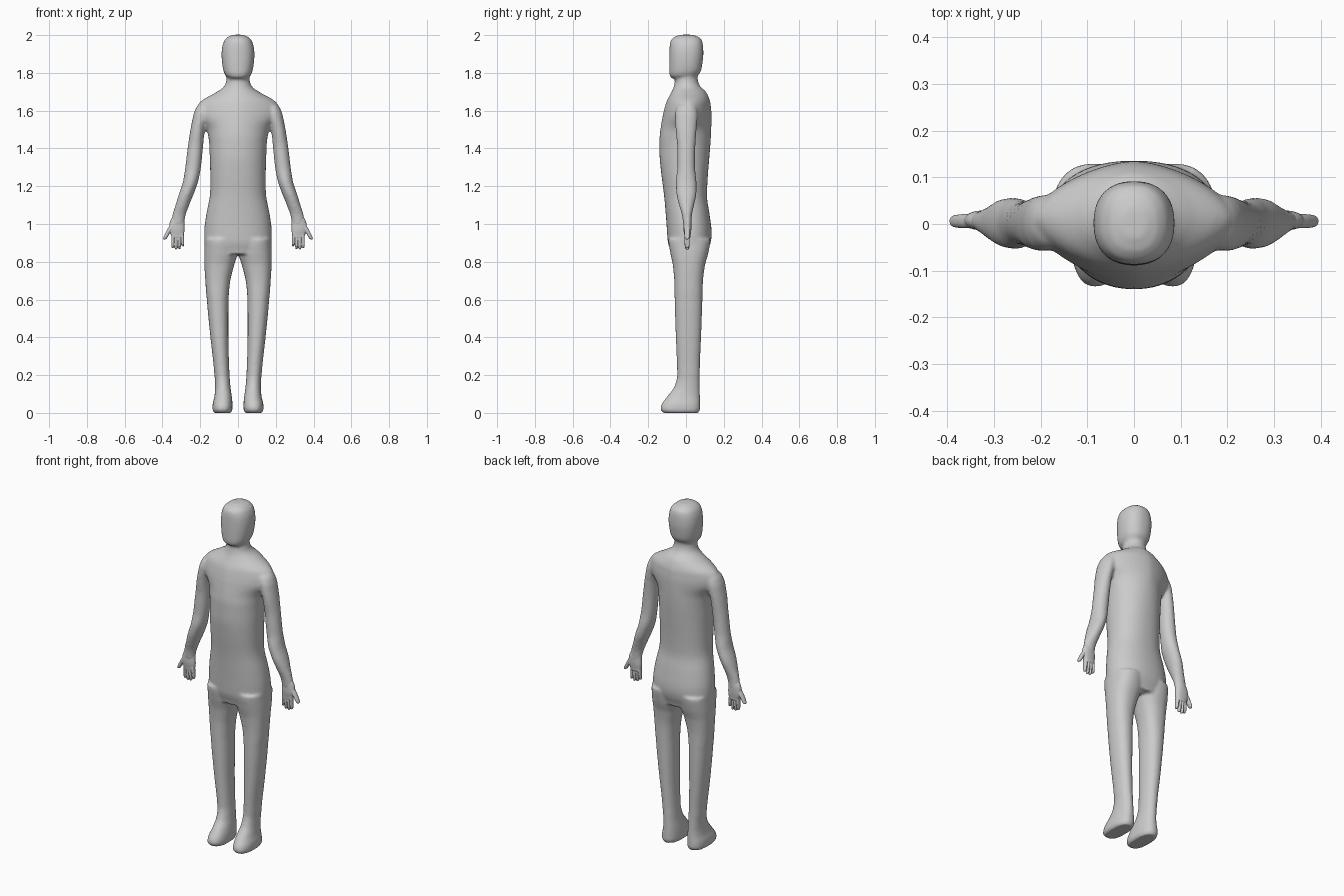
import bpy, bmesh, math

grey = bpy.data.materials.new("plain grey")
grey.diffuse_color = (0.6, 0.6, 0.6, 1)


def spline(rows, steps):
    """Smoothly fill in rows between the given cross-sections."""
    out = []
    for i in range(len(rows) - 1):
        a, b = rows[max(i - 1, 0)], rows[i]
        c, d = rows[i + 1], rows[min(i + 2, len(rows) - 1)]
        for s in range(steps):
            t = s / steps
            h = t * t * (3 - 2 * t)
            row = []
            for k in range(len(b)):
                # limited slopes, so the outline does not overshoot
                m0 = (c[k] - a[k]) / 2 if (c[k] - b[k]) * (b[k] - a[k]) > 0 else 0
                m1 = (d[k] - b[k]) / 2 if (d[k] - c[k]) * (c[k] - b[k]) > 0 else 0
                row.append(b[k] + (c[k] - b[k]) * h + m0 * (t**3 - 2*t*t + t) + m1 * (t**3 - t*t))
            row[0] = b[0] + (c[0] - b[0]) * t
            out.append(row)
    return out + [list(rows[-1])]


def loft(bm, rows, side=1, n=32, steps=4):
    """Rows are (z, x min, x max, y min, y max, roundness)."""
    rings = []
    for z, x0, x1, y0, y1, p in spline(rows, steps):
        ring = []
        for i in range(n):
            a = math.tau * i / n
            c, s = math.cos(a), math.sin(a)
            ux = math.copysign(abs(c) ** (2 / p), c)
            uy = math.copysign(abs(s) ** (2 / p), s)
            x = (x0 + x1) / 2 + (x1 - x0) / 2 * ux
            y = (y0 + y1) / 2 + (y1 - y0) / 2 * uy
            ring.append(bm.verts.new((side * x, y, z)))
        rings.append(ring)
    faces = [bm.faces.new((r[i], r[(i + 1) % n], q[(i + 1) % n], q[i]))
             for r, q in zip(rings, rings[1:]) for i in range(n)]
    faces += [bm.faces.new(rings[0]), bm.faces.new(rings[-1])]
    bmesh.ops.recalc_face_normals(bm, faces=faces)


def finish(bm, name, voxel, rounds):
    """Fuse the overlapping lofts into one smooth skin."""
    me = bpy.data.meshes.new(name)
    bm.to_mesh(me)
    bm.free()
    me.materials.append(grey)
    me.polygons.foreach_set("use_smooth", [True] * len(me.polygons))
    ob = bpy.data.objects.new(name, me)
    bpy.context.collection.objects.link(ob)
    fuse = ob.modifiers.new("fuse", 'REMESH')
    fuse.mode = 'VOXEL'
    fuse.voxel_size = voxel
    fuse.use_smooth_shade = True
    soft = ob.modifiers.new("soften", 'SMOOTH')
    soft.factor = 0.5
    soft.iterations = rounds


# Torso and neck: z, half width, front, back, roundness
torso = [
    (0.84, .172, -.080, .112, 2.3), (0.90, .178, -.095, .130, 2.3),
    (0.95, .179, -.100, .136, 2.2), (1.05, .168, -.107, .125, 2.2),
    (1.15, .149, -.116, .111, 2.2), (1.26, .147, -.130, .116, 2.2),
    (1.37, .150, -.140, .125, 2.1), (1.45, .155, -.140, .131, 2.0),
    (1.51, .172, -.134, .134, 1.8), (1.58, .222, -.122, .135, 1.6),
    (1.62, .218, -.112, .132, 1.6), (1.655, .190, -.100, .126, 1.7),
    (1.70, .112, -.076, .106, 1.9), (1.73, .072, -.064, .074, 2.0),
    (1.77, .061, -.057, .062, 2.0), (1.83, .060, -.055, .062, 2.0)]
head = [
    (1.772, .050, -.078, .040, 2.2), (1.785, .066, -.086, .062, 2.3),
    (1.81, .077, -.089, .079, 2.3), (1.85, .084, -.089, .087, 2.3),
    (1.90, .087, -.088, .092, 2.3), (1.945, .082, -.086, .090, 2.3),
    (1.975, .070, -.079, .083, 2.3), (1.993, .050, -.058, .062, 2.3),
    (2.002, .028, -.032, .036, 2.2)]
leg = [
    (0.00, .036, .128, -.120, .066, 2.4), (0.015, .030, .135, -.135, .074, 2.4),
    (0.04, .029, .135, -.132, .075, 2.3), (0.08, .032, .126, -.105, .074, 2.2),
    (0.13, .039, .121, -.066, .073, 2.1), (0.20, .045, .125, -.047, .073, 2.1),
    (0.40, .051, .146, -.054, .080, 2.2), (0.60, .050, .165, -.060, .087, 2.2),
    (0.70, .041, .173, -.062, .090, 2.3), (0.785, .020, .178, -.070, .101, 2.3),
    (0.84, .003, .179, -.082, .117, 2.3), (0.92, .002, .176, -.094, .130, 2.3)]
arm = [
    (0.99, .286, .356, -.015, .030, 2.0), (1.05, .276, .347, -.022, .032, 2.0),
    (1.10, .258, .331, -.037, .043, 2.0), (1.155, .236, .314, -.050, .055, 2.0),
    (1.22, .212, .292, -.054, .056, 2.0), (1.30, .196, .279, -.046, .048, 2.0),
    (1.40, .186, .267, -.046, .049, 2.0), (1.50, .175, .252, -.055, .056, 2.0),
    (1.58, .150, .236, -.058, .062, 2.0), (1.62, .135, .220, -.048, .056, 2.0),
    (1.645, .130, .195, -.030, .040, 2.0)]

body = bmesh.new()
for rows in (torso, head):
    loft(body, [(z, -w, w, f, b, p) for z, w, f, b, p in rows], n=48)
for side in (1, -1):
    loft(body, leg, side)
    loft(body, arm, side)
finish(body, "body", 0.008, 5)

# Hands: palm, four fingers and a thumb
palm = [
    (0.93, .288, .352, -.008, .024, 2.4), (0.97, .283, .364, -.013, .028, 2.3),
    (1.01, .284, .361, -.014, .029, 2.1), (1.06, .277, .341, -.016, .026, 2.0)]


def finger(root, tip, r, depth):
    """A rounded finger from its root (x, z) to its tip (x, z)."""
    rows = []
    for t, k in ((1, .35), (.95, .8), (.8, 1), (.4, 1.1), (0, 1.1)):
        x = root[0] + (tip[0] - root[0]) * t
        z = root[1] + (tip[1] - root[1]) * t
        rows.append((z, x - r * k, x + r * k, .006 - depth * k, .006 + depth * k, 2))
    return rows


for side, name in ((1, "left_hand"), (-1, "right_hand")):
    hand = bmesh.new()
    loft(hand, palm, side)
    for i, tip_z in enumerate((.880, .866, .864, .872)):
        loft(hand, finger((.295 + .0165 * i, .95), (.291 + .0185 * i, tip_z), .0072, .013), side, 16)
    loft(hand, finger((.348, 1.00), (.389, .918), .0115, .014), side, 16)
    finish(hand, name, 0.003, 2)
